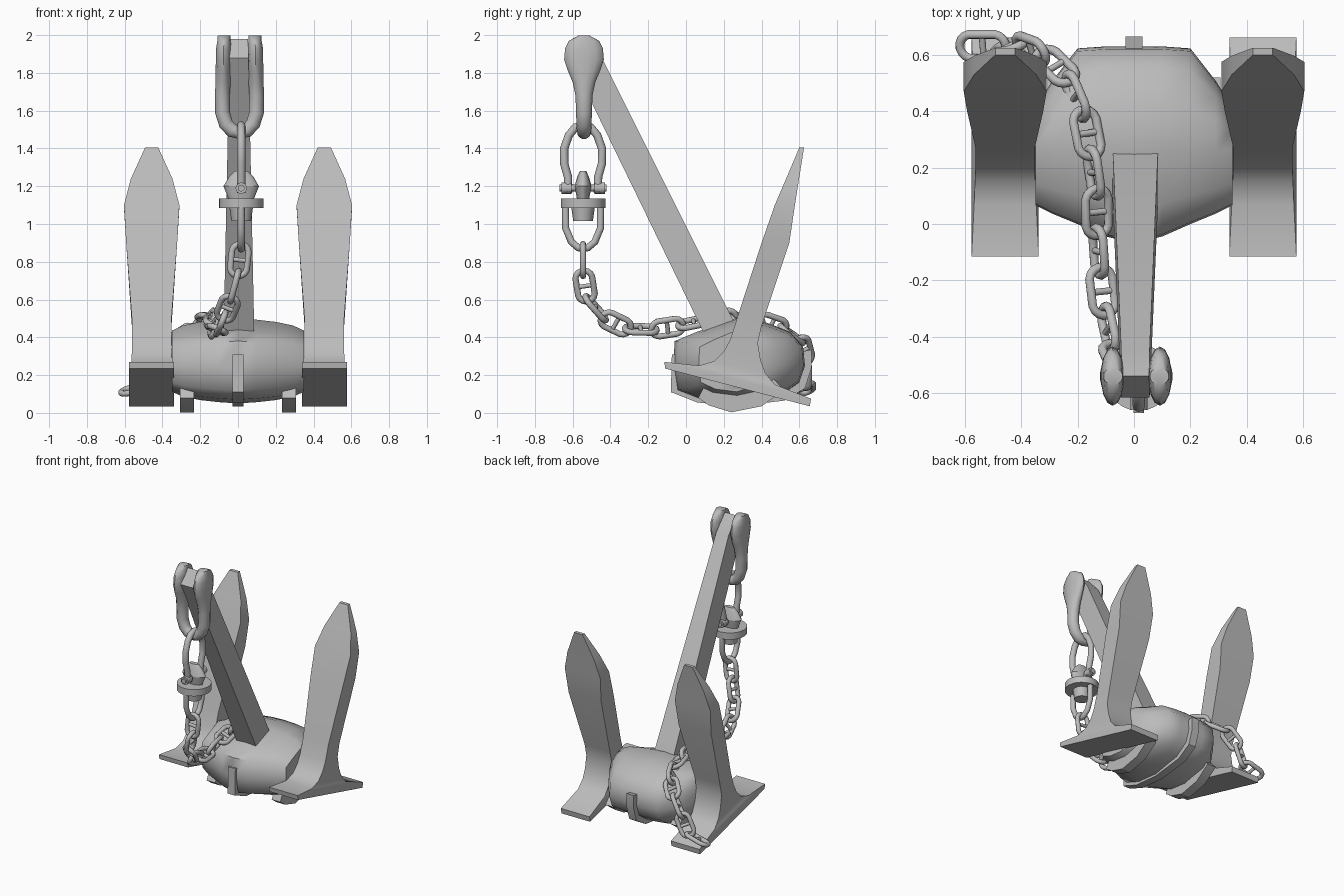
import bpy, bmesh, math
from mathutils import Vector

cube = bpy.data.objects.get("Cube")
if cube:
    bpy.data.objects.remove(cube)

steel = bpy.data.materials.new("grey_steel")
steel.use_nodes = True
GREY = (0.5, 0.5, 0.5, 1)
steel.diffuse_color = GREY
steel.node_tree.nodes["Principled BSDF"].inputs["Base Color"].default_value = GREY


def finish(name, bm, angle=35):
    bmesh.ops.recalc_face_normals(bm, faces=bm.faces)
    mesh = bpy.data.meshes.new(name)
    bm.to_mesh(mesh)
    bm.free()
    mesh.materials.append(steel)
    mesh.shade_smooth()
    mesh.set_sharp_from_angle(angle=math.radians(angle))
    obj = bpy.data.objects.new(name, mesh)
    bpy.context.collection.objects.link(obj)
    return obj


def loft(bm, rings, closed=False):
    """Skin a list of equal point rings, capping the ends unless closed."""
    loops = [[bm.verts.new(p) for p in ring] for ring in rings]
    n = len(loops[0])
    pairs = list(zip(loops, loops[1:]))
    if closed:
        pairs.append((loops[-1], loops[0]))
    else:
        bm.faces.new(loops[0])
        bm.faces.new(loops[-1])
    for a, b in pairs:
        for i in range(n):
            j = (i + 1) % n
            bm.faces.new((a[i], a[j], b[j], b[i]))


def tube(bm, points, normal, radii, closed=False, sides=10, thick=None):
    """Bar along a flat path square to normal; thick sets its in-plane radii."""
    pts = [Vector(p) for p in points]
    normal = Vector(normal).normalized()
    if not isinstance(radii, (list, tuple)):
        radii = [radii] * len(pts)
    thick = thick or radii
    rings = []
    last = len(pts) - 1
    for i, p in enumerate(pts):
        before = pts[i - 1] if closed or i else p
        after = pts[(i + 1) % len(pts)] if closed or i < last else p
        side = normal.cross((after - before).normalized())
        rings.append([p + radii[i] * math.cos(a) * normal + thick[i] * math.sin(a) * side
                      for a in (math.tau * k / sides for k in range(sides))])
    loft(bm, rings, closed)


def bar(name, points, normal, radii, sides=12, thick=None):
    bm = bmesh.new()
    tube(bm, points, normal, radii, sides=sides, thick=thick)
    return finish(name, bm, 45)


def slab(name, outline, x, half):
    """Side outline (y, z) given a width, which may depend on height."""
    bm = bmesh.new()
    loft(bm, [[(x + s * half(z), y, z) for y, z in outline] for s in (-1, 1)])
    return finish(name, bm, 25)


# Shank, tapering upward
slab("shank", [(-.615, 1.88), (-.54, 1.98), (-.44, 1.87), (.25, .49), (.2, .36), (.12, .37)],
     .005, lambda z: .09 - .021 * z)

# Crown: one side section, shrunk toward both ends
section = [(-.05, .12), (-.068, .24), (-.06, .38), (.06, .43), (.26, .5), (.42, .48),
           (.55, .43), (.62, .35), (.63, .25), (.6, .16), (.5, .09), (.27, .05), (.08, .07)]
stations = [(0, 1, 1, 1), (.1, .93, 1, .97), (.2, .8, .98, .92),
            (.29, .69, .66, .84), (.35, .6, .4, .72)]   # x, front, back, height
mid_y, mid_z = .27, .27
full = [(-x, f, b, h) for x, f, b, h in reversed(stations[1:])] + stations
bm = bmesh.new()
loft(bm, [[(x, mid_y + (y - mid_y) * (f if y < mid_y else b), mid_z + (z - mid_z) * h)
           for y, z in section] for x, f, b, h in full])
finish("crown", bm, 62)

# Ribs beneath the crown
slab("centre_rib", [(-.08, .11), (-.075, .31), (.1, .3), (.5, .3), (.665, .335), (.665, .24),
                    (.63, .13), (.52, .065), (.27, .035), (.06, .055)], 0, lambda z: .03)
for label, s in (("left", 1), ("right", -1)):
    slab(label + "_foot_rib", [(.065, .08), (.12, .04), (.24, .003), (.4, .035), (.52, .12),
                               (.4, .25), (.15, .25)], s * .27, lambda z: .036)

# Flukes: front point, back point, half width, from tip to sole
fluke = [((.6, 1.405), (.625, 1.405), .035), ((.53, 1.24), (.597, 1.23), .11),
         ((.47, 1.1), (.575, 1.09), .147), ((.4, .9), (.547, .9), .135),
         ((.27, .5), (.4, .46), .105), ((.235, .39), (.38, .37), .105),
         ((.2, .325), (.395, .28), .105), ((.15, .275), (.42, .21), .107),
         ((.07, .25), (.47, .15), .11),
         ((-.115, .27), (.662, .075), .119), ((-.11, .235), (.655, .035), .119)]
for label, s in (("left", 1), ("right", -1)):
    bm = bmesh.new()
    loft(bm, [[(s * .457 - w, *f), (s * .457 + w, *f), (s * .457 + w, *b), (s * .457 - w, *b)]
              for f, b, w in fluke])
    finish(label + "_fluke", bm, 50)

# Head shackle: bow whose arms swell into flattened eyes (x, z, depth, thickness)
HY, CX = -.54, .008
arm = [(.082, 1.997, .03, .034), (.082, 1.97, .08, .036), (.084, 1.93, .1, .041),
       (.084, 1.87, .105, .042), (.086, 1.81, .085, .042), (.088, 1.75, .06, .041),
       (.09, 1.68, .045, .04), (.09, 1.59, .042, .04), (.072, 1.53, .04, .039),
       (.04, 1.495, .038, .038)]
bow = [(-x, *rest) for x, *rest in arm] + [(0, 1.485, .036, .036)] + arm[::-1]
bar("head_shackle", [(CX + x, HY, z) for x, z, d, t in bow], (0, 1, 0),
    [d for x, z, d, t in bow], 14, [t for x, z, d, t in bow])
bar("shackle_pin", [(CX + x, HY, 1.885) for x in (-.1, .1)], (0, 0, 1), .05)

# Swivel: upper clevis, pin, ball, collar, lower bow
SX, SY = .017, -.545
clevis = [(.078, 1.165), (.08, 1.25), (.1, 1.32), (.1, 1.4), (.075, 1.47), (.04, 1.512)]
path = [(-y, z) for y, z in clevis] + [(0, 1.522)] + clevis[::-1]
bar("swivel_clevis", [(SX, SY + y, z) for y, z in path], (1, 0, 0), .022)
bar("swivel_pin", [(SX, SY + y, 1.19) for y in (-.125, .125)], (1, 0, 0), .018)
for label, s in (("front", -1), ("back", 1)):
    bar(label + "_pin_head", [(SX, SY + s * y, 1.19) for y in (.06, .115)], (1, 0, 0), .03)
ball = bar("swivel_ball", [(0, 0, z) for z in (1.1, 1.14, 1.2, 1.25, 1.28)], (1, 0, 0),
           [.055, .07, .094, .065, .035])
ball.scale.y = .48
ball.location = (SX, SY, 0)
bar("swivel_collar", [(SX, SY, 1.085), (SX, SY, 1.135)], (1, 0, 0), .118, 24)
bar("swivel_neck", [(SX, SY, 1.015), (SX, SY, 1.1)], (1, 0, 0), [.052, .064], 16)
lower = [(.093, 1.1), (.093, .98), (.062, .905), (.025, .874)]
path = [(-y, z) for y, z in lower] + [(0, .868)] + lower[::-1]
bar("swivel_bow", [(SX, SY + y, z) for y, z in path], (1, 0, 0), .019)

# Chain: stud links hung along a route over the crown
route = [Vector(p) for p in [
    (.015, -.545, .88), (0, -.545, .74), (-.03, -.535, .62), (-.07, -.46, .52),
    (-.1, -.34, .445), (-.12, -.17, .44), (-.13, -.04, .46), (-.13, .1, .49),
    (-.155, .27, .505), (-.185, .42, .485), (-.24, .53, .44), (-.33, .61, .38),
    (-.41, .635, .27), (-.46, .63, .15), (-.605, .63, .11)]]


def along(s):
    for a, b in zip(route, route[1:]):
        d = (b - a).length
        if s <= d:
            break
        s -= d
    return a.lerp(b, s / d)


def link(name, centre, t, n):
    side = n.cross(t)
    bm = bmesh.new()
    pts = []
    for k in range(16):
        a = math.tau * (k + .5) / 16
        push = math.copysign(.04, math.cos(a))
        pts.append(centre + t * (push + .045 * math.cos(a)) + side * (.045 * math.sin(a)))
    tube(bm, pts, n, .0165, closed=True, sides=8)
    tube(bm, [centre - side * .045, centre + side * .045], n, .012, sides=8)
    finish(name, bm, 50)


total = sum((b - a).length for a, b in zip(route, route[1:]))
count = round(total / .138)
pitch = total / count
normal = Vector((0, 1, 0))
for i in range(count):
    a, b = along(i * pitch), along((i + 1) * pitch)
    t = (b - a).normalized()
    normal = (normal - t * normal.dot(t)).normalized()
    link(f"chain_link_{i + 1}", (a + b) / 2, t, normal if i % 2 == 0 else t.cross(normal))
